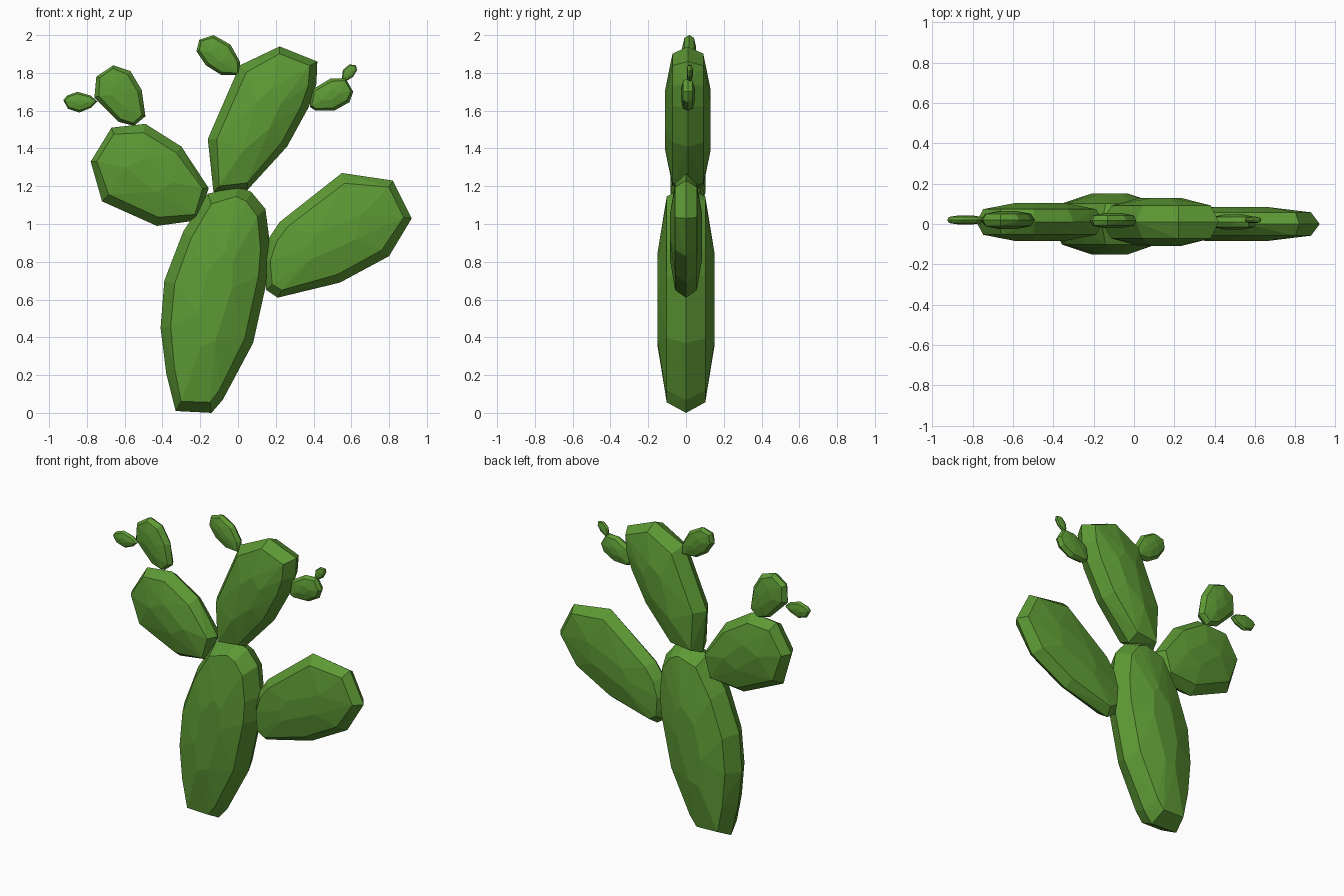
import bpy, bmesh
from math import cos, sin, radians

if "Cube" in bpy.data.objects:
    bpy.data.objects.remove(bpy.data.objects["Cube"])

green = bpy.data.materials.new("cactus_green")
green.diffuse_color = (0.11, 0.32, 0.035, 1)
green.use_nodes = True
green.node_tree.nodes["Principled BSDF"].inputs["Base Color"].default_value = green.diffuse_color


def pad(name, outline, lean, thick, y0=0.01):
    """Faceted flat pad: rim outline in XZ, stepped inwards towards both faces."""
    cx = (min(p[0] for p in outline) + max(p[0] for p in outline)) / 2
    cz = (min(p[1] for p in outline) + max(p[1] for p in outline)) / 2
    ax, az = cos(radians(lean)), sin(radians(lean))

    def ring(points, along, across, y):
        for x, z in points:
            u = ((x - cx) * ax + (z - cz) * az) * along
            v = (-(x - cx) * az + (z - cz) * ax) * across
            bm.verts.new((cx + u * ax - v * az, y0 + y, cz + u * az + v * ax))

    bm = bmesh.new()
    ring(outline, 1, 1, 0)
    for side in (-1, 1):
        ring(outline, 0.91, 0.8, side * thick * 0.68)
        ring(outline[::2], 0.42, 0.3, side * thick)
    hull = bmesh.ops.convex_hull(bm, input=bm.verts)
    loose = {g for g in hull["geom_interior"] + hull["geom_unused"]
             if isinstance(g, bmesh.types.BMVert)}
    bmesh.ops.delete(bm, geom=list(loose), context="VERTS")
    bmesh.ops.dissolve_limit(bm, angle_limit=radians(3), verts=bm.verts, edges=bm.edges)
    bmesh.ops.recalc_face_normals(bm, faces=bm.faces)
    mesh = bpy.data.meshes.new(name)
    bm.to_mesh(mesh)
    bm.free()
    mesh.materials.append(green)
    bpy.context.collection.objects.link(bpy.data.objects.new(name, mesh))


# Trunk
pad("trunk_pad", [(-.33, .01), (-.38, .21), (-.41, .45), (-.39, .70), (-.29, .96),
                  (-.16, 1.16), (0, 1.20), (.07, 1.17), (.145, 1.08), (.17, .89),
                  (.16, .73), (.08, .37), (-.08, .07), (-.14, 0)], 79, .15, 0)

# Three large pads
pad("right_pad", [(.13, .80), (.16, .92), (.22, 1.01), (.55, 1.27), (.82, 1.23), (.92, 1.03),
                  (.80, .83), (.54, .69), (.21, .61), (.15, .65)], 32, .085, 0)
pad("top_pad", [(-.13, 1.17), (-.16, 1.45), (-.01, 1.80), (.01, 1.84), (.22, 1.94),
                (.42, 1.86), (.415, 1.74), (.375, 1.62), (.26, 1.41), (.05, 1.18)], 65, .12)
pad("left_pad", [(-.155, 1.19), (-.30, 1.41), (-.49, 1.53), (-.67, 1.51), (-.78, 1.33),
                 (-.72, 1.12), (-.43, .99), (-.21, 1.02)], 152, .093)

# Small pads growing from the large ones
pad("left_small_pad", [(-.55, 1.52), (-.49, 1.57), (-.51, 1.71), (-.57, 1.81), (-.66, 1.84),
                       (-.75, 1.78), (-.76, 1.67), (-.63, 1.54)], 118, .045, .02)
pad("top_small_pad", [(-.22, 1.915), (-.205, 1.975), (-.13, 2), (-.04, 1.95), (.01, 1.86),
                      (.01, 1.79), (-.09, 1.79), (-.17, 1.84)], 135, .037, .017)
pad("right_small_pad", [(.38, 1.62), (.39, 1.71), (.49, 1.77), (.57, 1.77), (.61, 1.70),
                        (.59, 1.645), (.51, 1.60), (.41, 1.60)], 30, .037)

# Buds
pad("left_bud", [(-.925, 1.655), (-.905, 1.68), (-.85, 1.70), (-.78, 1.68), (-.745, 1.65),
                 (-.78, 1.615), (-.84, 1.59), (-.90, 1.61)], 175, .022, .02)
pad("right_bud", [(.55, 1.77), (.555, 1.815), (.59, 1.845), (.625, 1.84), (.63, 1.815),
                  (.61, 1.78), (.57, 1.755)], 50, .016, .02)
